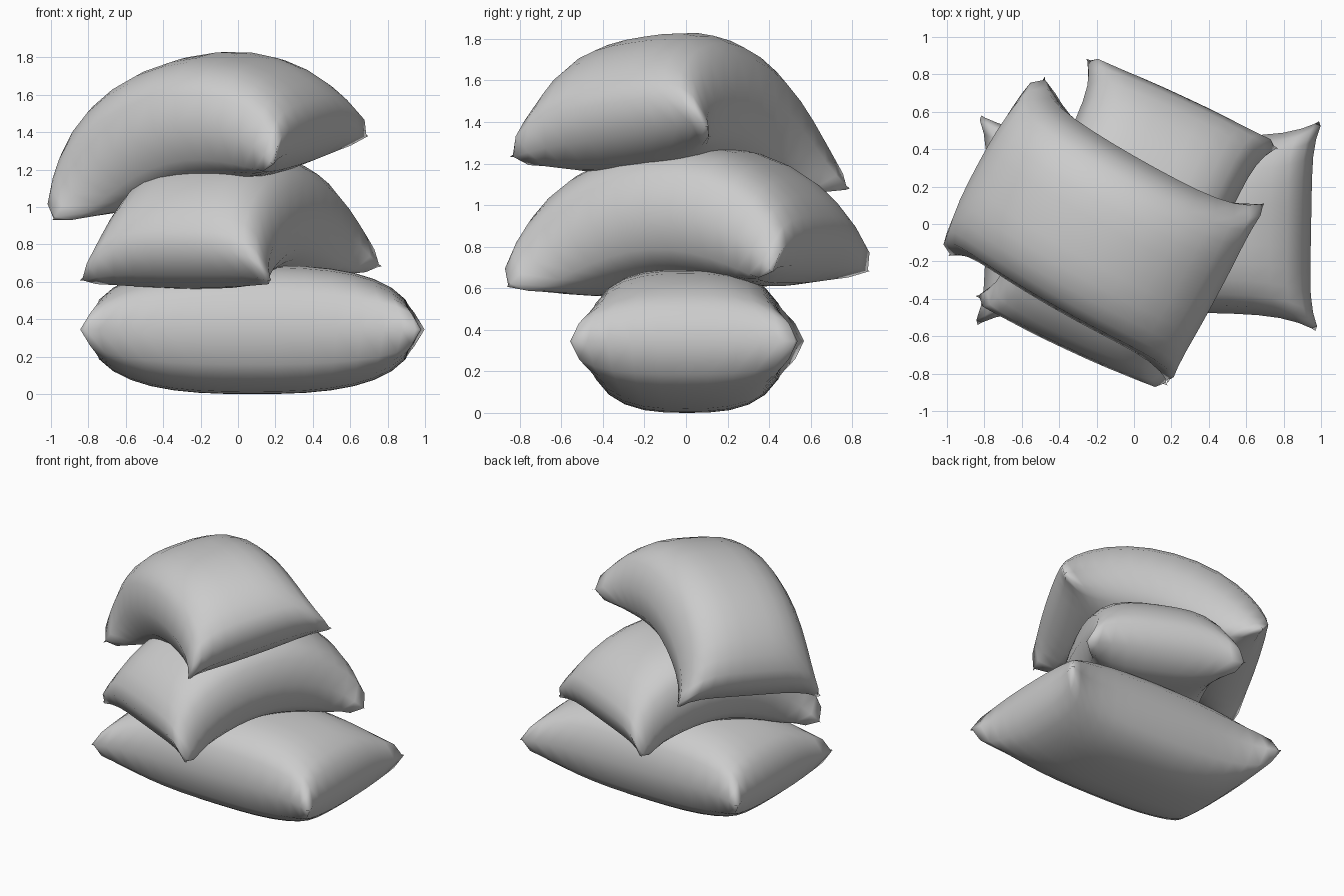
import bpy, bmesh
from math import sin, cos, pi, radians
from mathutils import Matrix

if "Cube" in bpy.data.objects:
    bpy.data.objects.remove(bpy.data.objects["Cube"])

grey = bpy.data.materials.new("pillow_grey")
grey.use_nodes = True
colour = (0.6, 0.6, 0.6, 1)
grey.diffuse_color = colour
grey.node_tree.nodes["Principled BSDF"].inputs["Base Color"].default_value = colour


def spread(t):
    # Crowd the grid lines towards the seam
    return 0.4 * t + 0.6 * sin(t * pi / 2)


def pillow(name, length, width, thick, loc, turn, pitch=0, roll=0, radius=None):
    """Stuffed rectangular pillow with blunt corner ears, optionally draped in an arc."""
    bm = bmesh.new()
    for side in (1, -1):
        grid = bmesh.ops.create_grid(bm, x_segments=16, y_segments=12, size=1)
        for v in grid["verts"]:
            a, b = spread(v.co.x), spread(v.co.y)
            # Edges draw in between the ears, and the tips are blunted
            blunt = 1 - 0.05 * (a * b) ** 24
            x = a * blunt * (length / 2 - 0.08 * (1 - b ** 6))
            y = b * blunt * (width / 2 - 0.115 * (1 - a ** 6))
            puff = max(0, (1 - abs(a) ** 2.8) * (1 - abs(b) ** 2.9)) ** 0.42
            z = side * thick / 2 * puff
            if radius:
                x, z = (radius + z) * sin(x / radius), (radius + z) * cos(x / radius) - radius
            v.co = (x, y, z)
        if side < 0:
            faces = list({f for v in grid["verts"] for f in v.link_faces})
            bmesh.ops.reverse_faces(bm, faces=faces)
    # Join the two halves along the seam
    bmesh.ops.remove_doubles(bm, verts=bm.verts, dist=0.0005)
    bm.transform(Matrix.Translation(loc)
                 @ Matrix.Rotation(radians(turn), 4, "Z")
                 @ Matrix.Rotation(radians(-pitch), 4, "Y")
                 @ Matrix.Rotation(radians(roll), 4, "X"))
    mesh = bpy.data.meshes.new(name)
    bm.to_mesh(mesh)
    bm.free()
    mesh.materials.append(grey)
    mesh.shade_smooth()
    bpy.context.collection.objects.link(bpy.data.objects.new(name, mesh))


# Flat pillow at the base, two draped ones stacked crosswise above it
pillow("bottom_pillow", 1.9, 1.18, 0.69, (0.077, 0.005, 0.345), -1)
pillow("middle_pillow", 1.67, 1.19, 0.65, (-0.045, -0.005, 0.963), 65, pitch=3, radius=0.93)
pillow("top_pillow", 1.66, 1.16, 0.67, (-0.23, -0.035, 1.465), -30, pitch=12.5, roll=8, radius=0.91)
